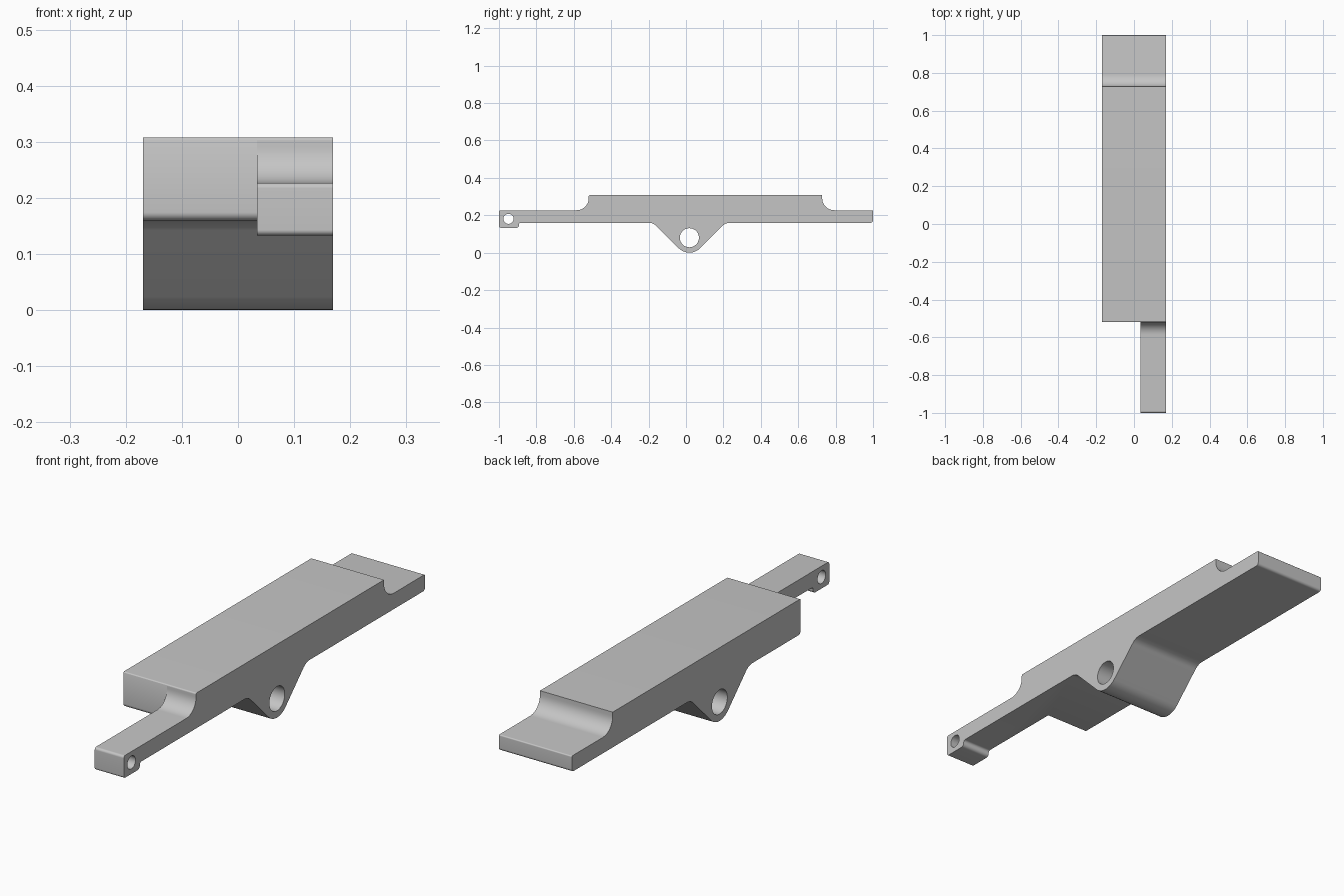
import bpy, bmesh, math
from mathutils import Vector, Matrix

default = bpy.data.objects.get("Cube")
if default:
    bpy.data.objects.remove(default, do_unlink=True)

HALF = 0.169          # half width of the part
ARM_X = 0.034         # inner side of the narrow arm
FRONT = -0.52         # front face of the thick block
BASE, ARM_TOP, TOP = 0.16, 0.227, 0.308
PIVOT = 0.018         # y position of the pivot lug

grey = bpy.data.materials.new("light grey")
grey.use_nodes = True
colour = (0.56, 0.56, 0.56, 1)
grey.diffuse_color = colour
grey.node_tree.nodes["Principled BSDF"].inputs["Base Color"].default_value = colour


def fillet(corners, steps=10):
    """Turn (y, z, radius) corners into a rounded outline."""
    pts = [Vector((0, y, z)) for y, z, r in corners]
    out = []
    for i, p in enumerate(pts):
        r = corners[i][2]
        if r == 0:
            out.append(p)
            continue
        u = (pts[i - 1] - p).normalized()
        v = (pts[(i + 1) % len(pts)] - p).normalized()
        half = u.angle(v) / 2
        reach = r / math.tan(half)
        centre = p + (u + v).normalized() * (r / math.sin(half))
        a, b = p + u * reach - centre, p + v * reach - centre
        out += [centre + a.normalized().slerp(b.normalized(), k / steps) * r
                for k in range(steps + 1)]
    return out


def new_object(name, bm):
    bmesh.ops.recalc_face_normals(bm, faces=bm.faces[:])
    mesh = bpy.data.meshes.new(name)
    bm.to_mesh(mesh)
    bm.free()
    mesh.materials.append(grey)
    obj = bpy.data.objects.new(name, mesh)
    bpy.context.collection.objects.link(obj)
    return obj


def extrude_profile(name, corners, x0, x1):
    bm = bmesh.new()
    face = bm.faces.new([bm.verts.new((x0, p.y, p.z)) for p in fillet(corners)])
    side = bmesh.ops.extrude_face_region(bm, geom=[face])["geom"]
    verts = [g for g in side if isinstance(g, bmesh.types.BMVert)]
    bmesh.ops.translate(bm, verts=verts, vec=(x1 - x0, 0, 0))
    return new_object(name, bm)


def cross_pin(name, y, z, radius):
    bm = bmesh.new()
    place = Matrix.Translation((0, y, z)) @ Matrix.Rotation(math.pi / 2, 4, 'Y')
    bmesh.ops.create_cone(bm, cap_ends=True, segments=48, radius1=radius,
                          radius2=radius, depth=1, matrix=place)
    return new_object(name, bm)


# Full side outline: arm with foot, pivot lug, rear ledge, raised block
lug = BASE + 0.033
body = extrude_profile("lever_body", [
    (-1, 0.133, 0.01), (-0.893, 0.133, 0.014), (-0.893, BASE, 0.01),
    (PIVOT - lug, BASE, 0.06), (PIVOT, BASE - lug, 0.08), (PIVOT + lug, BASE, 0.06),
    (1, BASE, 0.012), (1, ARM_TOP, 0.005), (0.728, ARM_TOP, 0.065),
    (0.728, TOP, 0), (FRONT, TOP, 0.006), (FRONT, ARM_TOP, 0.065),
    (-1, ARM_TOP, 0.01)], -HALF, HALF)

# Removes the front beside the arm and rounds the block's lower front edge
notch = extrude_profile("notch_cutter", [
    (-1.2, 0.05, 0), (-0.4, 0.05, 0), (-0.4, BASE - 0.0005, 0),
    (FRONT + 0.0005, BASE - 0.0005, 0.015), (FRONT + 0.0005, 0.5, 0),
    (-1.2, 0.5, 0)], -0.5, ARM_X)

# Holes through the lug and the arm tip
cutters = [notch,
           cross_pin("pivot_hole_cutter", PIVOT, 0.08, 0.051),
           cross_pin("arm_hole_cutter", -0.949, 0.181, 0.027)]

bpy.ops.object.select_all(action='DESELECT')
bpy.context.view_layer.objects.active = body
body.select_set(True)
for cutter in cutters:
    cutter.hide_render = True
    mod = body.modifiers.new(cutter.name, 'BOOLEAN')
    mod.operation = 'DIFFERENCE'
    mod.solver = 'EXACT'
    mod.object = cutter
    bpy.ops.object.modifier_apply(modifier=mod.name)
    bpy.data.objects.remove(cutter, do_unlink=True)

bpy.ops.object.shade_smooth_by_angle(angle=math.radians(30))
